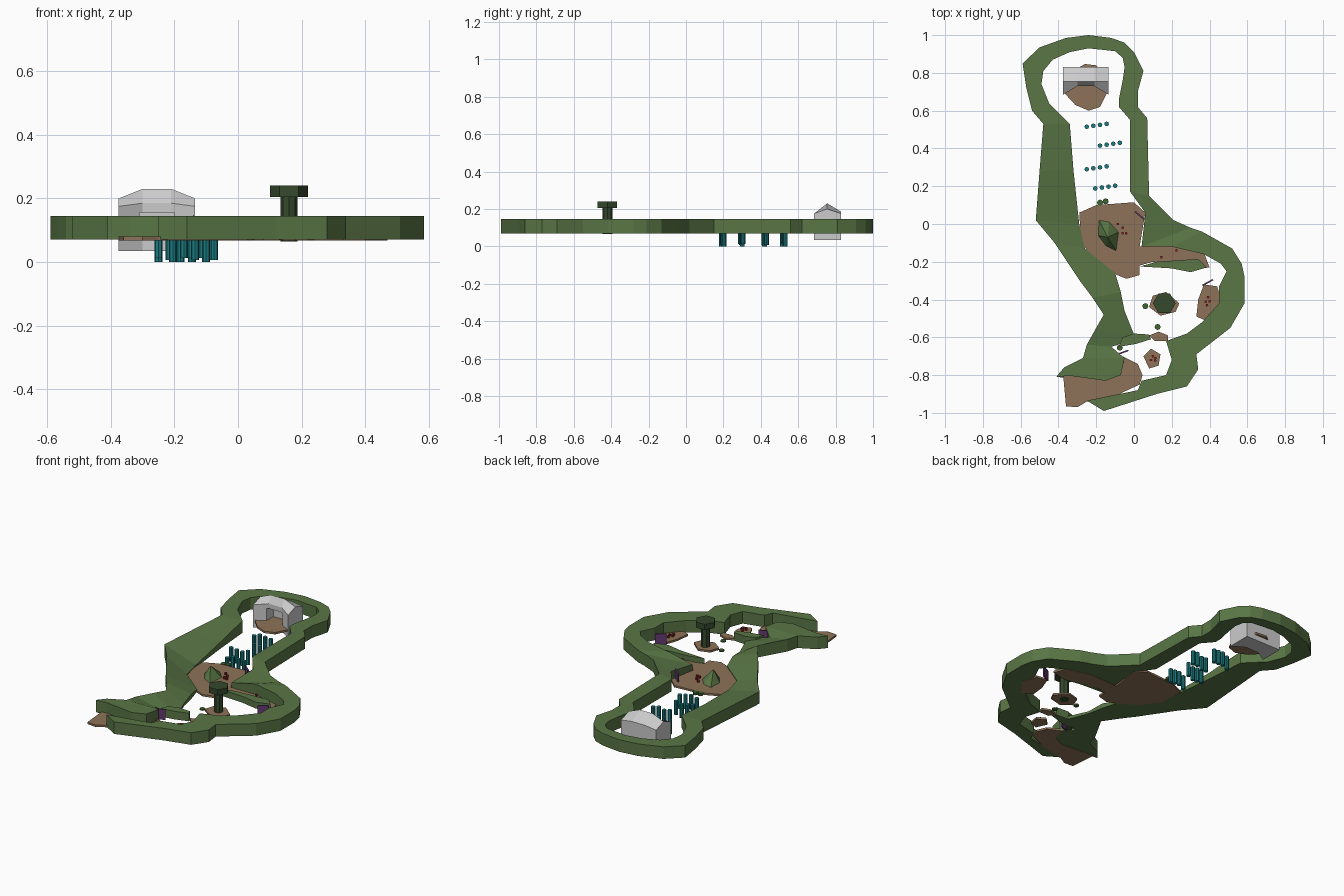
import bpy, bmesh, math

WALL_BASE, WALL_TOP, DIRT_BASE, DIRT_TOP = 0.07, 0.145, 0.068, 0.08


def material(name, rgb):
    m = bpy.data.materials.new(name)
    m.diffuse_color = (*rgb, 1)
    return m


GREEN = material("grass", (0.10, 0.18, 0.06))
BROWN = material("dirt", (0.27, 0.17, 0.10))
TEAL = material("teal", (0.01, 0.20, 0.22))
DARK = material("foliage", (0.035, 0.065, 0.025))
PAD = material("pad", (0.05, 0.13, 0.03))
RED = material("red", (0.30, 0.02, 0.02))
PURPLE = material("purple", (0.12, 0.04, 0.16))


def finish(name, bm, mat=None):
    bmesh.ops.recalc_face_normals(bm, faces=bm.faces[:])
    me = bpy.data.meshes.new(name)
    bm.to_mesh(me)
    bm.free()
    ob = bpy.data.objects.new(name, me)
    bpy.context.collection.objects.link(ob)
    if mat:
        me.materials.append(mat)
    return ob


def loft(name, sections, mat=None):
    """Closed skin through equal-length sections, capped at both ends."""
    bm = bmesh.new()
    rings = [[bm.verts.new(p) for p in s] for s in sections]
    n = len(rings[0])
    for a, b in zip(rings, rings[1:]):
        for i in range(n):
            j = (i + 1) % n
            bm.faces.new((a[i], a[j], b[j], b[i]))
    bm.faces.new(rings[0])
    bm.faces.new(rings[-1])
    return finish(name, bm, mat)


def slab(name, pts, z0, z1, mat):
    return loft(name, [[(x, y, z) for x, y in pts] for z in (z0, z1)], mat)


def prism(name, x, y, r, z0, z1, sides, mat):
    pts = [(x + r * math.cos(k * math.tau / sides), y + r * math.sin(k * math.tau / sides))
           for k in range(sides)]
    return slab(name, pts, z0, z1, mat)


# Terrain wall: outer edge x, y then inner edge x, y and optional inner height
left = [(-.36, .985, -.34, .91), (-.5, .935, -.43, .87), (-.59, .85, -.48, .81),
        (-.57, .72, -.49, .74), (-.54, .6, -.45, .64), (-.48, .53, -.34, .53),
        (-.5, .28, -.32, .28, .11), (-.52, .02, -.29, 0, .085), (-.42, -.1, -.26, -.13, .085),
        (-.28, -.31, -.1, -.26, .085), (-.22, -.39, -.07, -.36, .1), (-.16, -.48, -.05, -.46, .085),
        (-.2, -.55, .01, -.61, .09), (-.25, -.64, -.12, -.65, .12), (-.27, -.71, -.05, -.71),
        (-.37, -.76, -.07, -.8), (-.4, -.795, -.15, -.83), (-.41, -.81, -.34, -.803)]
right = [(-.24, 1, -.24, .93), (-.12, .985, -.1, .915), (-.05, .96, -.06, .88),
         (0, .91, -.05, .83), (.05, .81, -.06, .76), (.02, .7, -.08, .66), (.02, .62, -.08, .62),
         (.07, .56, -.02, .55), (.075, .35, -.02, .35), (.08, .15, -.02, .17),
         (.21, .02, .06, .06, .13), (.3, -.02, .04, -.12, .11), (.36, -.04, .2, -.12),
         (.52, -.13, .37, -.16), (.57, -.21, .46, -.21), (.585, -.28, .49, -.25),
         (.585, -.35, .45, -.33), (.585, -.42, .45, -.42), (.51, -.55, .36, -.52),
         (.42, -.62, .28, -.58), (.33, -.69, .17, -.62), (.34, -.77, .2, -.72),
         (.28, -.86, .17, -.8), (.12, -.9, .04, -.83), (-.16, -.99, .02, -.88),
         (-.2, -.965, -.25, -.935)]


def wall_section(p):
    ox, oy, ix, iy = p[:4]
    iz = p[4] if len(p) > 4 else WALL_TOP
    return [(ox, oy, WALL_BASE), (ox, oy, WALL_TOP), (ix, iy, iz), (ix, iy, WALL_BASE)]


loft("terrain_wall", [wall_section(p) for p in left[::-1] + right], GREEN)

# Inner ridges of the terrain
slab("middle_ridge", [(.03, -.225), (.12, -.2), (.34, -.185), (.385, -.23), (.3, -.255), (.2, -.235)],
     WALL_BASE, .11, GREEN)
slab("lower_ridge", [(-.06, -.6), (.0, -.58), (.08, -.585), (.09, -.61), (.01, -.635), (-.08, -.65)],
     WALL_BASE, .12, GREEN)

# Sloped rock on the central clearing
bm = bmesh.new()
base = [bm.verts.new((x, y, DIRT_BASE + .004)) for x, y in
        [(-.19, .03), (-.13, .02), (-.075, -.04), (-.09, -.15), (-.15, -.12), (-.195, -.06)]]
apex = bm.verts.new((-.14, -.07, .148))
bm.faces.new(base)
for i in range(6):
    bm.faces.new((base[i], base[(i + 1) % 6], apex))
finish("clearing_rock", bm, GREEN)

# Dirt platforms
dirt = {
    "central_clearing": [(-.29, .06), (-.2, .1), (0, .115), (.06, .06), (.05, 0), (.03, -.12), (.2, -.11),
                         (.37, -.15), (.4, -.23), (.3, -.24), (.1, -.2), (.03, -.22), (.03, -.27),
                         (-.04, -.29), (-.09, -.27), (-.2, -.2), (-.28, -.1)],
    "shelter_ground": [(-.375, .7), (-.31, .63), (-.24, .6), (-.18, .62), (-.14, .7), (-.17, .8),
                       (-.2, .84), (-.26, .847), (-.34, .8)],
    "tree_island": [(.08, -.44), (.1, -.38), (.17, -.36), (.24, -.42), (.22, -.465), (.14, -.485)],
    "side_alcove": [(.33, -.49), (.34, -.4), (.37, -.32), (.44, -.33), (.47, -.42), (.4, -.52)],
    "stepping_ground": [(.08, -.59), (.13, -.57), (.18, -.59), (.18, -.62), (.11, -.62)],
    "small_island": [(.05, -.7), (.09, -.66), (.14, -.69), (.13, -.75), (.08, -.765)],
    "entry_ground": [(-.375, -.8), (-.15, -.82), (-.08, -.78), (-.06, -.7), (.02, -.74), (.045, -.8),
                     (.03, -.85), (-.1, -.91), (-.25, -.94), (-.3, -.97), (-.36, -.965)],
}
for name, pts in dirt.items():
    slab(name, pts, DIRT_BASE, DIRT_TOP, BROWN)

# Shelter: ridge along x, raised centre and hollowed front
shelter = loft("shelter", [[(x, .83, .035), (x, .83, eave), (x, .755, ridge), (x, front, eave), (x, front, .035)]
                           for x, front, ridge, eave in
                           [(-.375, .685, .2, .175), (-.3, .73, .23, .185),
                            (-.21, .73, .23, .185), (-.135, .685, .2, .175)]])
cutter = slab("shelter_doorway_cutter", [(-.31, .6), (-.2, .6), (-.2, .79), (-.31, .79)], .075, .155, None)
cutter.hide_render = True
cutter.hide_viewport = True
mod = shelter.modifiers.new("doorway", 'BOOLEAN')
mod.operation = 'DIFFERENCE'
mod.solver = 'EXACT'
mod.object = cutter

# Tree with flat hexagonal crown
prism("tree_trunk", .16, -.42, .027, .065, .21, 8, DARK)
prism("tree_crown", .16, -.42, .06, .205, .24, 6, DARK)

# Rows of teal posts
for r, (x0, y0) in enumerate([(-.25, .515), (-.18, .415), (-.25, .29), (-.205, .188)]):
    for c in range(4):
        lift = .012 * ((r + c * 2) % 3) / 2
        prism(f"post_{r}_{c}", x0 + .035 * c, y0 + .005 * c, .0125, lift, .085 + lift, 8, TEAL)

# Floating pads
for i, (x, y) in enumerate([(-.18, .113), (-.15, .12), (.06, -.435), (.125, -.545), (-.075, -.655)]):
    prism(f"pad_{i}", x, y, .016, .068, .083 if y > 0 else .076, 8, PAD)

# Small red mushrooms
for i, (x, y) in enumerate([(-.085, 0), (-.06, -.02), (-.06, -.048), (-.042, -.05), (.145, -.175),
                            (.225, -.14), (.38, -.412), (.4, -.41), (.392, -.387), (.386, -.43),
                            (.1, -.7), (.112, -.722), (.09, -.72), (.113, -.71), (-.06, -.73)]):
    prism(f"red_mushroom_{i}", x, y, .0075, .078, .094, 6, RED)

# Purple gate panels
for i, (x, y, a) in enumerate([(.03, .045, -.7), (.39, -.31, .5), (-.06, -.68, .35)]):
    dx, dy = math.cos(a), math.sin(a)
    pts = [(x + s * .032 * dx - t * .004 * dy, y + s * .032 * dy + t * .004 * dx)
           for s, t in [(-1, -1), (1, -1), (1, 1), (-1, 1)]]
    slab(f"gate_panel_{i}", pts, .07, .135, PURPLE)
